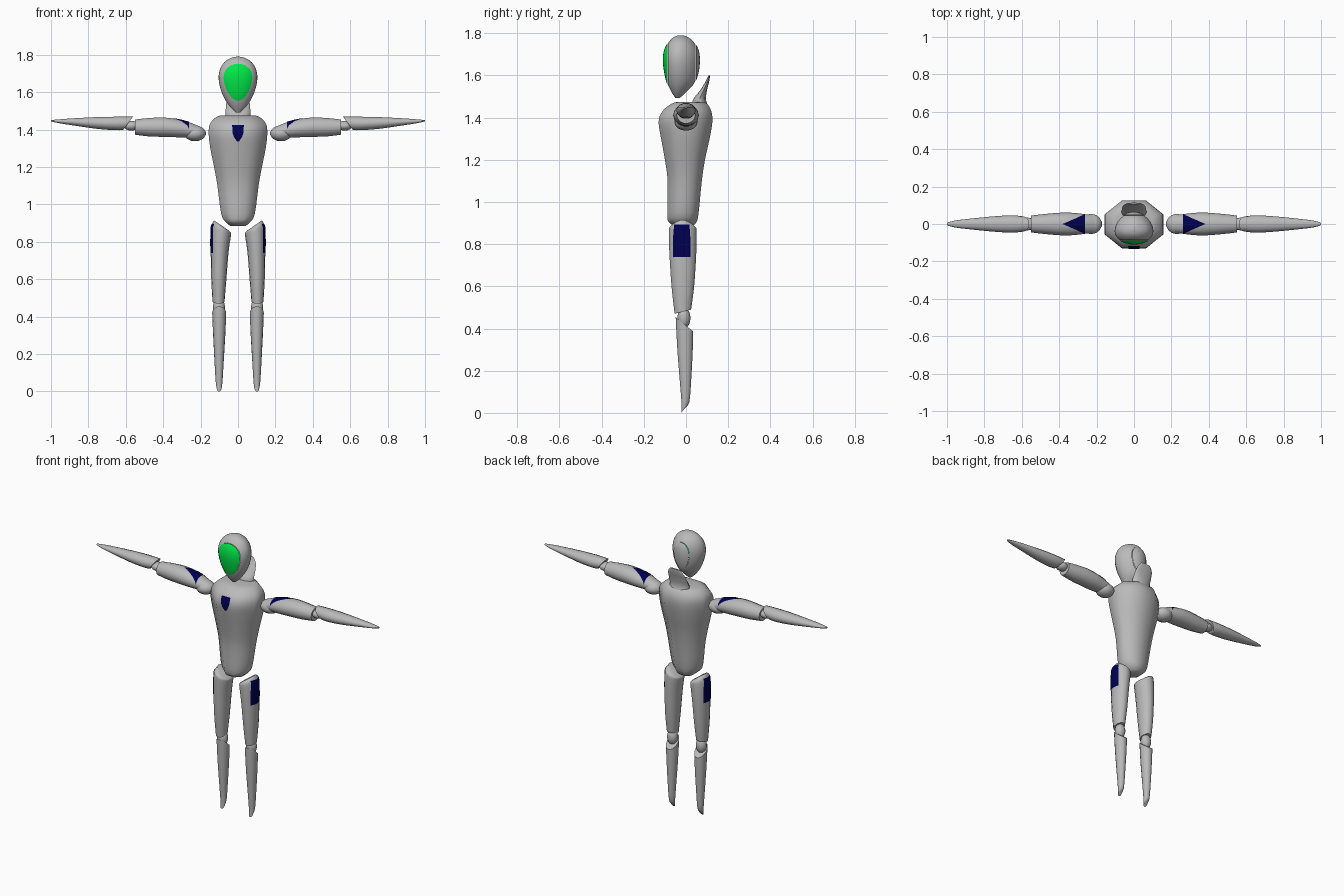
import bpy, bmesh, math
from mathutils import Vector
from mathutils.bvhtree import BVHTree

if "Cube" in bpy.data.objects:
    bpy.data.objects.remove(bpy.data.objects["Cube"])


def material(name, rgb):
    m = bpy.data.materials.new(name)
    m.diffuse_color = (*rgb, 1)
    m.use_nodes = True
    m.node_tree.nodes["Principled BSDF"].inputs["Base Color"].default_value = m.diffuse_color
    return m


GREY = material("shell_grey", (0.49, 0.49, 0.49))
GREEN = material("visor_green", (0.0, 0.8, 0.065))
NAVY = material("marking_navy", (0.0, 0.0, 0.08))


def finish(name, bm, mats, mirror=False, sharp=50):
    """Turn a bmesh into a smooth object with sharp rims, optionally mirrored."""
    for f in bm.faces:
        f.smooth = True
    for e in bm.edges:
        e.smooth = e.calc_face_angle(0) < math.radians(sharp)
    me = bpy.data.meshes.new(name)
    bm.to_mesh(me)
    for m in mats:
        me.materials.append(m)
    ob = bpy.data.objects.new(name, me)
    bpy.context.collection.objects.link(ob)
    if mirror:
        mod = ob.modifiers.new("mirror", 'MIRROR')
        mod.use_mirror_merge = False
    tree = BVHTree.FromBMesh(bm)
    bm.free()
    return tree


def smooth_rings(rings, steps):
    """Catmull-Rom blend between neighbouring cross-sections."""
    rings = [tuple(r) + (0,) * (7 - len(r)) for r in rings]
    out = []
    for i in range(len(rings) - 1):
        p0, p1 = rings[max(i - 1, 0)], rings[i]
        p2, p3 = rings[i + 1], rings[min(i + 2, len(rings) - 1)]
        for k in range(steps):
            t = k / steps
            out.append([0.5 * (2 * b + (c - a) * t + (2 * a - 5 * b + 4 * c - d) * t * t
                               + (3 * b - a - 3 * c + d) * t ** 3)
                        for a, b, c, d in zip(p0, p1, p2, p3)])
    return out + [rings[-1]]


def loft_mesh(rings, axis='z', n=14, flat=False, egg=0, steps=3):
    """Rings are (position, u0, u1, v0, v1, tilt_u, tilt_v) along the axis."""
    bm = bmesh.new()
    rows = []
    grow = 1 / math.cos(math.pi / n) if flat else 1
    for a, u0, u1, v0, v1, tu, tv in smooth_rings(rings, steps):
        row = []
        for k in range(n):
            ang = 2 * math.pi * (k + (0.5 if flat else 0)) / n
            c, s = math.cos(ang) * grow, math.sin(ang) * grow
            u = (u0 + u1) / 2 + (u1 - u0) / 2 * c * (1 - egg * s)
            v = (v0 + v1) / 2 + (v1 - v0) / 2 * s
            w = a + tu * c + tv * s
            row.append(bm.verts.new((u, v, w) if axis == 'z' else (w, u, v)))
        rows.append(row)
    for r0, r1 in zip(rows, rows[1:]):
        for k in range(n):
            j = (k + 1) % n
            bm.faces.new((r0[k], r0[j], r1[j], r1[k]))
    bm.faces.new(rows[0])
    bm.faces.new(rows[-1])
    bmesh.ops.recalc_face_normals(bm, faces=bm.faces)
    return bm


def loft(name, rings, mirror=False, sharp=50, **shape):
    return finish(name, loft_mesh(rings, **shape), [GREY], mirror, sharp)


def ball(name, centre, radii):
    bm = bmesh.new()
    bmesh.ops.create_uvsphere(bm, u_segments=14, v_segments=9, radius=1)
    bmesh.ops.scale(bm, vec=radii, verts=bm.verts)
    bmesh.ops.translate(bm, vec=centre, verts=bm.verts)
    finish(name, bm, [GREY], True)


def plate(name, mat, tree, rows, place, out, mirror=False, cols=20, sub=6):
    """Thin patch dropped on a surface; rows are (s, low, high)."""
    out = Vector(out)
    bm = bmesh.new()
    grid = []
    fine = [[a + (b - a) * k / sub for a, b in zip(r0, r1)]
            for r0, r1 in zip(rows, rows[1:]) for k in range(sub)] + [rows[-1]]
    for s, lo, hi in fine:
        line = []
        for k in range(cols + 1):
            p = Vector(place(s, lo + (hi - lo) * k / cols))
            hit, normal, _, _ = tree.ray_cast(p + out * 2, -out)
            if hit is None:
                hit, normal, _, _ = tree.find_nearest(p)
            line.append(bm.verts.new(hit + normal * 0.0025))
        grid.append(line)
    for a, b in zip(grid, grid[1:]):
        for k in range(cols):
            f = bm.faces.new((a[k], a[k + 1], b[k + 1], b[k]))
            f.normal_update()
            if f.normal.dot(out) < 0:
                f.normal_flip()
    finish(name, bm, [mat], mirror)


# Head: front slice is the green visor, rear slice is a raised panel
bm = loft_mesh([
    (1.492, -.012, .012, -.05, -.03), (1.52, -.04, .04, -.068, 0),
    (1.56, -.068, .068, -.087, .037), (1.61, -.09, .09, -.1, .056),
    (1.67, -.102, .102, -.107, .063), (1.72, -.096, .096, -.101, .057),
    (1.76, -.073, .073, -.08, .035), (1.782, -.04, .04, -.058, .008),
    (1.79, -.01, .01, -.035, -.015)], n=32, egg=.17, steps=4)
for y, side, index in ((-.085, -1, 1), (.045, 1, 0)):
    bmesh.ops.bisect_plane(bm, geom=bm.verts[:] + bm.edges[:] + bm.faces[:],
                           plane_co=(0, y, 0), plane_no=(0, 1, 0))
    part = [f for f in bm.faces if (f.calc_center_median().y - y) * side > 0]
    for f in part:
        f.material_index = index
    cut = bmesh.ops.split(bm, geom=part)["geom"]
    bmesh.ops.translate(bm, vec=(0, side * .003, 0),
                        verts=[v for v in cut if isinstance(v, bmesh.types.BMVert)])
finish("head", bm, [GREY, GREEN])

# Torso with raised collar and chest marking
torso = loft("torso", [
    (.885, -.04, .04, -.05, .03), (.905, -.065, .065, -.083, .05),
    (.95, -.09, .09, -.088, .06), (1.1, -.11, .11, -.087, .075),
    (1.2, -.128, .128, -.1, .09), (1.3, -.148, .148, -.118, .112),
    (1.38, -.157, .157, -.13, .125), (1.43, -.15, .15, -.112, .12),
    (1.465, -.12, .12, -.07, .1), (1.475, -.095, .095, -.035, .07)],
    n=8, flat=True, sharp=80)
loft("collar", [
    (1.43, -.07, .07, .03, .12), (1.48, -.067, .067, .03, .096),
    (1.53, -.064, .064, .067, .1), (1.57, -.056, .056, .092, .11),
    (1.6, -.034, .034, .106, .114)])
plate("chest_marking", NAVY, torso, [
    (1.338, -.006, .006), (1.36, -.021, .021), (1.385, -.03, .03), (1.423, -.031, .031)],
    lambda s, t: (t, 0, s), (0, -1, 0))

# Arms
ball("shoulder", (.23, 0, 1.38), (.06, .055, .042))
arm = loft("upper_arm", [
    (.2, -.045, .045, 1.352, 1.415), (.26, -.052, .052, 1.357, 1.44),
    (.33, -.06, .06, 1.358, 1.458), (.4, -.06, .06, 1.36, 1.466),
    (.48, -.053, .053, 1.363, 1.463), (.55, -.045, .045, 1.372, 1.455)],
    axis='x', mirror=True)
plate("arm_marking", NAVY, arm, [(.262, -.051, .051), (.32, -.026, .026), (.38, -.001, .001)],
      lambda s, t: (s, t, 1.41), (0, 0, 1), True)
ball("elbow", (.57, 0, 1.421), (.042, .035, .026))
loft("forearm", [
    (.588, -.04, .04, 1.397, 1.47, 0, -.027), (.65, -.046, .046, 1.396, 1.47),
    (.75, -.041, .041, 1.403, 1.468), (.88, -.028, .028, 1.422, 1.461),
    (.96, -.018, .018, 1.435, 1.455), (1.0, -.006, .006, 1.444, 1.451)],
    axis='x', mirror=True)

# Legs
thigh = loft("thigh", [
    (.48, .072, .136, -.055, .025, 0, .01), (.6, .062, .143, -.07, .04),
    (.75, .05, .146, -.08, .05), (.85, .038, .145, -.083, .052, .02),
    (.875, .038, .137, -.079, .047, .025), (.89, .056, .128, -.055, .022, .025)],
    mirror=True)
plate("thigh_marking", NAVY, thigh, [(.74, -.061, .02), (.82, -.061, .02), (.893, -.055, .015)],
      lambda s, t: (.1, t, s), (1, 0, 0), True)
ball("knee", (.102, -.01, .45), (.033, .031, .05))
loft("shin", [
    (.42, .063, .138, -.05, .035, 0, -.035), (.3, .068, .133, -.042, .033),
    (.15, .077, .125, -.03, .025), (.05, .083, .119, -.022, .016),
    (.012, .089, .113, -.022, -.004, 0, .012)], mirror=True)
